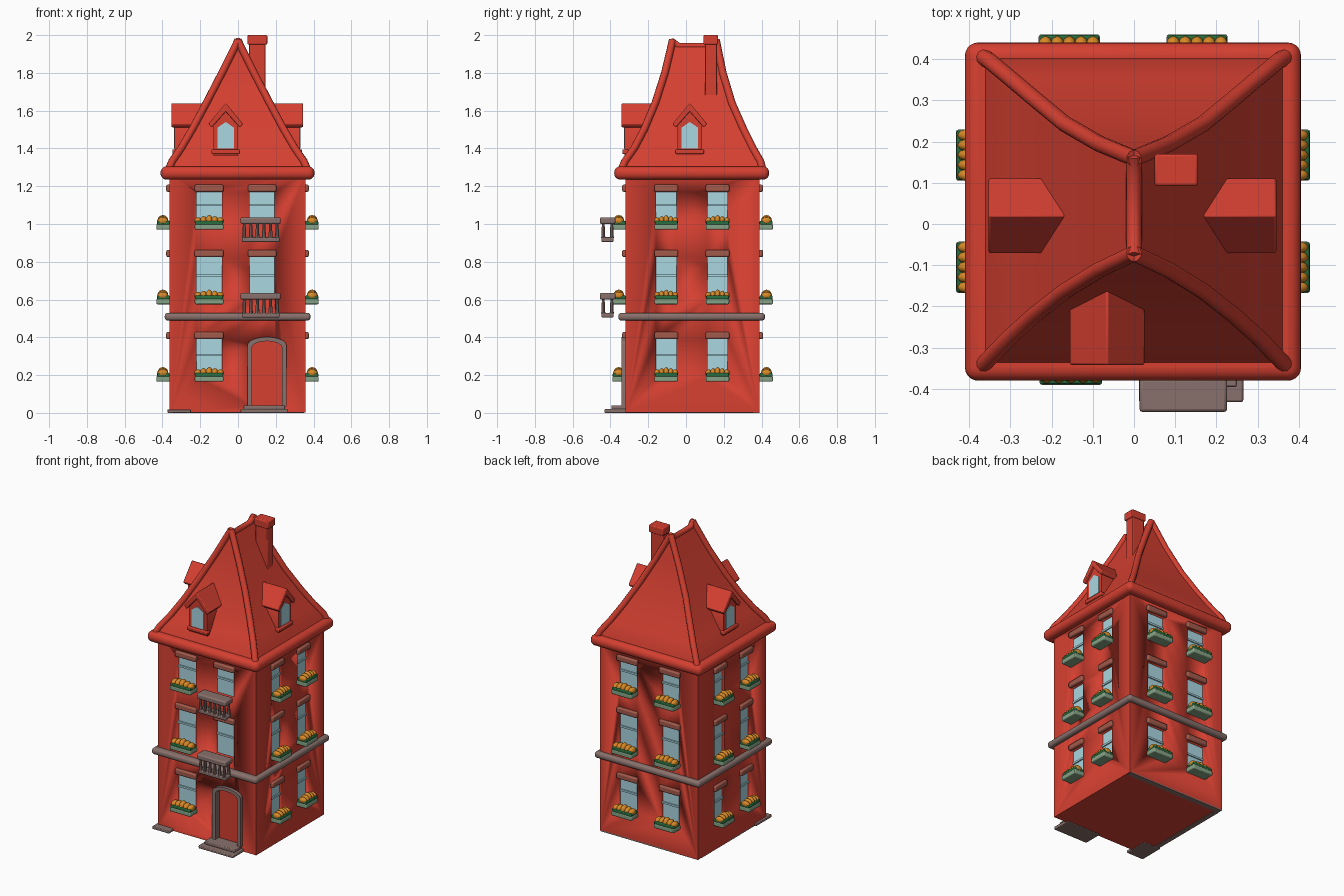
import bpy, bmesh, math
from mathutils import Matrix, Vector

if "Cube" in bpy.data.objects:
    bpy.data.objects.remove(bpy.data.objects["Cube"])


def material(name, rgb):
    m = bpy.data.materials.new(name)
    m.diffuse_color = (*rgb, 1)
    m.use_nodes = True
    m.node_tree.nodes["Principled BSDF"].inputs["Base Color"].default_value = m.diffuse_color
    return m


RED = material("brick red", (0.66, 0.05, 0.03))
GLASS = material("window blue", (0.40, 0.68, 0.75))
STONE = material("warm grey stone", (0.25, 0.165, 0.15))
CLAY = material("clay brown", (0.36, 0.10, 0.07))
BOX = material("pale green", (0.24, 0.37, 0.24))
LEAF = material("leaf green", (0.02, 0.16, 0.05))
FLOWER = material("flower orange", (0.68, 0.25, 0.02))
I = Matrix.Identity(4)


def finish(bm, name, mat, bevel=0.0, segs=2):
    bmesh.ops.recalc_face_normals(bm, faces=bm.faces)
    me = bpy.data.meshes.new(name)
    bm.to_mesh(me)
    bm.free()
    me.materials.append(mat)
    ob = bpy.data.objects.new(name, me)
    bpy.context.collection.objects.link(ob)
    if bevel:
        b = ob.modifiers.new("round", 'BEVEL')
        b.width, b.segments = bevel, segs
    smooth(ob)
    return ob


def smooth(ob):
    bpy.ops.object.select_all(action='DESELECT')
    ob.select_set(True)
    bpy.context.view_layer.objects.active = ob
    bpy.ops.object.shade_smooth_by_angle(angle=math.radians(40))


def add_prism(bm, pts, y0, y1, M=I):
    """Extrude an (x, z) outline from y0 to y1."""
    a = [bm.verts.new(M @ Vector((x, y0, z))) for x, z in pts]
    b = [bm.verts.new(M @ Vector((x, y1, z))) for x, z in pts]
    n = len(pts)
    bm.faces.new(a)
    bm.faces.new(b[::-1])
    for i in range(n):
        bm.faces.new((a[i], b[i], b[(i + 1) % n], a[(i + 1) % n]))


def rect(x0, x1, z0, z1):
    return [(x0, z0), (x1, z0), (x1, z1), (x0, z1)]


def prism(name, pts, y0, y1, mat, M=I, bevel=0.0, segs=2):
    bm = bmesh.new()
    add_prism(bm, pts, y0, y1, M)
    return finish(bm, name, mat, bevel, segs)


def box(name, x, y, z, mat, bevel=0.0, segs=2, M=I):
    return prism(name, rect(*x, *z), *y, mat, M, bevel, segs)


def wall(x, y, deg):
    return Matrix.Translation((x, y, 0)) @ Matrix.Rotation(math.radians(deg), 4, 'Z')


# Wall frames: local x runs along the wall, local -y points outwards
FRONT, RIGHT = wall(0, -0.32, 0), wall(0.357, 0, 90)
LEFT, BACK = wall(-0.362, 0, -90), wall(0, 0.39, 180)
cutter = bmesh.new()

# Windows on three storeys: (opening bottom, opening top, flower box bottom)
STOREYS = [(0.19, 0.39, 0.165), (0.60, 0.825, 0.575), (1.0, 1.17, 0.97)]


def window(M, u, half, z0, z1):
    add_prism(cutter, rect(u - half, u + half, z0, z1), -0.05, 0.025, M)
    box("window_glass", (u - half, u + half), (0.018, 0.026), (z0, z1), GLASS, M=M)
    zm = (z0 + z1) / 2 + 0.01
    box("window_bar", (u - half, u + half), (0.01, 0.02), (zm, zm + 0.012), GLASS, M=M)
    box("lintel", (u - half - 0.009, u + half + 0.009), (-0.018, 0.01),
        (z1, z1 + 0.038), CLAY, 0.008, M=M)


def flower_box(M, u, half, z):
    box("flower_box", (u - half, u + half), (-0.07, 0.01), (z, z + 0.03), BOX, 0.006, M=M)
    box("flower_leaves", (u - half + 0.002, u + half - 0.002), (-0.068, 0.0),
        (z + 0.025, z + 0.046), LEAF, 0.005, M=M)
    bm = bmesh.new()
    for i in range(5):
        f = (i - 2) / 2
        T = Matrix.Translation((u + f * half * 0.78, -0.036, z + 0.046))
        S = Matrix.Diagonal((half * 0.26, 0.03, 0.032 - 0.012 * abs(f), 1))
        bmesh.ops.create_icosphere(bm, subdivisions=2, radius=1, matrix=M @ T @ S)
    finish(bm, "flowers", FLOWER)


for M, cols, half in [(FRONT, (-0.153,), 0.068), (RIGHT, (-0.105, 0.167), 0.054),
                      (LEFT, (0.105, -0.167), 0.054), (BACK, (-0.153, 0.157), 0.066)]:
    for u in cols:
        for z0, z1, zb in STOREYS:
            window(M, u, half, z0, z1)
            flower_box(M, u, half + 0.008, zb)

# Balcony windows and balustrades
for (z0, z1, _), zb in zip(STOREYS[1:], (0.5, 0.9)):
    window(FRONT, 0.128, 0.066, z0, z1)
    box("balcony_base", (0.02, 0.22), (-0.447, -0.383), (zb + 0.005, zb + 0.03), STONE, 0.006)
    box("balcony_rail", (0.013, 0.226), (-0.456, -0.374), (zb + 0.1, zb + 0.135), STONE, 0.008)
    bm = bmesh.new()
    posts = [(0.033 + i * 0.0348, -0.438) for i in range(6)] + [(0.033, -0.393), (0.207, -0.393)]
    for x, y in posts:
        bmesh.ops.create_cone(bm, cap_ends=True, segments=8, radius1=0.011, radius2=0.007,
                              depth=0.08, matrix=Matrix.Translation((x, y, zb + 0.065)))
    finish(bm, "balcony_spindles", STONE)


# Arched door with stone frame and steps
def arch(half, top, spring, z0=0.035, c=0.153):
    curve = [(c + half * math.cos(math.pi * i / 10),
              spring + (top - spring) * math.sin(math.pi * i / 10)) for i in range(11)]
    return [(c + half, z0)] + curve + [(c - half, z0)]


outer, inner = arch(0.103, 0.402, 0.36), arch(0.08, 0.38, 0.345)
prism("door_frame", outer + inner[::-1], -0.022, 0.015, STONE, FRONT)
add_prism(cutter, inner, -0.05, 0.022, FRONT)
box("lower_step", (0.012, 0.265), (-0.432, -0.3), (0, 0.02), STONE, 0.005)
box("upper_step", (0.03, 0.25), (-0.395, -0.3), (0.018, 0.04), STONE, 0.005)

# Stone slab at the front left corner and trim under the base
box("corner_slab", (-0.374, -0.25), (-0.365, -0.2), (0, 0.018), STONE, 0.004)
box("base_trim_back", (-0.36, 0.35), (0.355, 0.39), (0, 0.008), STONE)
box("base_trim_left", (-0.362, -0.33), (-0.2, 0.355), (0, 0.008), STONE)

# House body with recessed windows and door
body = box("house_walls", (-0.362, 0.357), (-0.32, 0.39), (0.003, 1.27), RED)
cut = finish(cutter, "opening_cutter", RED)
cut.hide_render = True
mod = body.modifiers.new("openings", 'BOOLEAN')
mod.object, mod.operation, mod.solver = cut, 'DIFFERENCE', 'EXACT'
bpy.context.view_layer.objects.active = body
bpy.ops.object.modifier_apply(modifier=mod.name)
bpy.data.objects.remove(cut)

# String course and eaves
box("string_course", (-0.388, 0.384), (-0.358, 0.418), (0.488, 0.53), STONE, 0.018, 4)
box("eaves", (-0.41, 0.405), (-0.38, 0.44), (1.235, 1.305), RED, 0.032, 5)

# Flared hip roof: (z, half width, front y, back y)
ROOF = [(1.27, 0.375, -0.35, 0.41), (1.33, 0.35, -0.325, 0.395), (1.40, 0.302, -0.275, 0.355),
        (1.50, 0.243, -0.222, 0.305), (1.64, 0.168, -0.163, 0.243), (1.80, 0.085, -0.112, 0.195),
        (1.955, 0.008, -0.075, 0.163)]
bm = bmesh.new()
rings = [[bm.verts.new((x, y, z)) for x, y in ((-w, f), (w, f), (w, b), (-w, b))]
         for z, w, f, b in ROOF]
for lo, hi in zip(rings, rings[1:]):
    for i in range(4):
        j = (i + 1) % 4
        bm.faces.new((lo[i], lo[j], hi[j], hi[i]))
bm.faces.new(rings[0][::-1])
bm.faces.new(rings[-1])
finish(bm, "roof", RED)


# Rounded hip and ridge rolls
def roll(name, pts, r):
    cu = bpy.data.curves.new(name, 'CURVE')
    cu.dimensions, cu.bevel_depth, cu.bevel_resolution, cu.use_fill_caps = '3D', r, 3, True
    sp = cu.splines.new('POLY')
    sp.points.add(len(pts) - 1)
    for p, co in zip(sp.points, pts):
        p.co = (*co, 1)
    ob = bpy.data.objects.new(name, cu)
    bpy.context.collection.objects.link(ob)
    cu.materials.append(RED)
    bpy.ops.object.select_all(action='DESELECT')
    ob.select_set(True)
    bpy.context.view_layer.objects.active = ob
    bpy.ops.object.convert(target='MESH')
    smooth(bpy.context.view_layer.objects.active)


for s in (-1, 1):
    roll("hip_roll_front", [(s * w, f, z) for z, w, f, b in ROOF] + [(0, -0.072, 1.972)], 0.02)
    roll("hip_roll_back", [(s * w, b, z) for z, w, f, b in ROOF] + [(0, 0.16, 1.972)], 0.02)
roll("ridge_roll", [(0, -0.08, 1.97), (0, -0.04, 1.942), (0, 0.12, 1.942), (0, 0.168, 1.97)], 0.019)

# Dormers on the front, right and left slopes
for M in (wall(-0.065, -0.325, 0), wall(0.328, 0.02, 90), wall(-0.336, 0.02, -90)):
    prism("dormer_walls", [(-0.066, 1.36), (0.066, 1.36), (0.066, 1.53), (0, 1.615), (-0.066, 1.53)],
          0, 0.17, RED, M)
    prism("dormer_roof", [(-0.092, 1.53), (-0.075, 1.51), (0, 1.595), (0.075, 1.51), (0.092, 1.53),
                          (0, 1.64)], -0.017, 0.17, RED, M, 0.005)
    prism("dormer_glass", [(-0.044, 1.4), (0.044, 1.4), (0.044, 1.51), (0, 1.54), (-0.044, 1.51)],
          -0.004, 0.003, GLASS, M)
    box("dormer_sill", (-0.075, 0.075), (-0.012, 0.02), (1.37, 1.395), RED, 0.006, M=M)

# Chimney
box("chimney_shaft", (0.058, 0.146), (0.1, 0.163), (1.6, 1.96), RED, 0.004)
box("chimney_cap", (0.05, 0.155), (0.092, 0.17), (1.95, 2.0), RED, 0.006)
